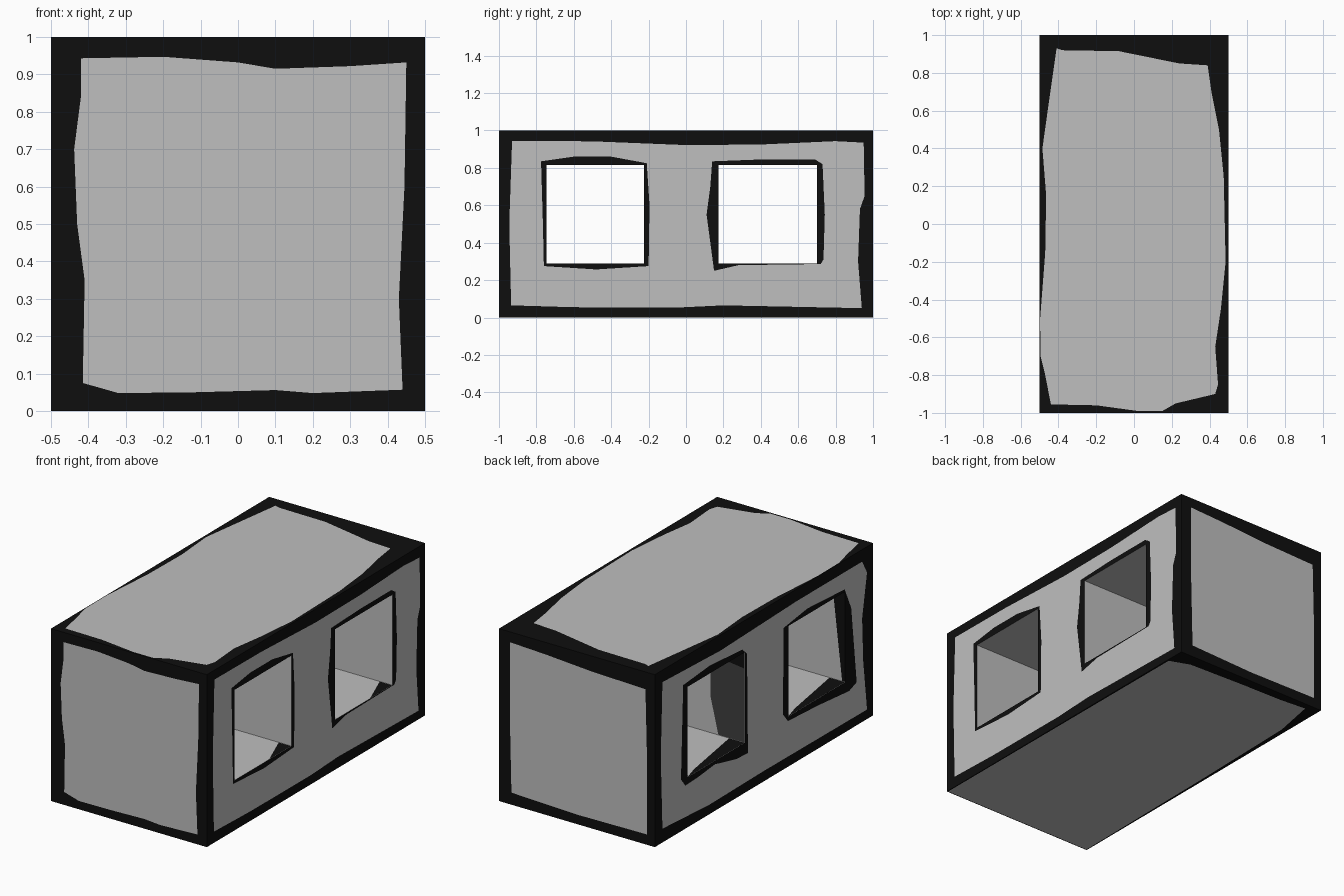
import bpy, bmesh
from mathutils import Vector
from mathutils.geometry import delaunay_2d_cdt

if "Cube" in bpy.data.objects:
    bpy.data.objects.remove(bpy.data.objects["Cube"])


def material(name, v):
    m = bpy.data.materials.new(name)
    m.diffuse_color = (v, v, v, 1)
    m.use_nodes = True
    m.node_tree.nodes["Principled BSDF"].inputs["Base Color"].default_value = m.diffuse_color
    return m


MATS = [material("worn_edge_black", 0.0045),
        material("concrete_grey", 0.52),
        material("dark_grey_stain", 0.05)]
BLACK, GREY, STAIN = 0, 1, 2
bm = bmesh.new()


def inside(p, poly):
    hit = False
    for a, b in zip(poly, poly[1:] + poly[:1]):
        if (a[1] > p[1]) != (b[1] > p[1]):
            if p[0] < a[0] + (p[1] - a[1]) * (b[0] - a[0]) / (b[1] - a[1]):
                hit = not hit
    return hit


def rect(u0, u1, v0, v1):
    return [(u0, v0), (u1, v0), (u1, v1), (u0, v1)]


def panel(outer, base, patches, place, holes=()):
    """Flat rectangle cut along painted outlines; later patches lie on top."""
    pts, edges = [], []
    for loop in [outer] + [p for p, _ in patches] + list(holes):
        s, n = len(pts), len(loop)
        pts += [Vector(p) for p in loop]
        edges += [(s + i, s + (i + 1) % n) for i in range(n)]
    vs, _, fs, *_ = delaunay_2d_cdt(pts, edges, [], 0, 1e-5)
    verts = [bm.verts.new(place(v[0], v[1])) for v in vs]
    for f in fs:
        c = sum((vs[i] for i in f), Vector((0, 0))) / len(f)
        if any(inside(c, h) for h in holes):
            continue
        face = bm.faces.new([verts[i] for i in f])
        face.material_index = base
        for poly, mat in patches:
            if inside(c, poly):
                face.material_index = mat


# Openings running through the block along x
Z0, Z1 = 0.29, 0.815
OPENINGS = [(-0.745, -0.225), (0.175, 0.70)]
holes = [rect(a, b, Z0, Z1) for a, b in OPENINGS]
end = rect(-0.5, 0.5, 0, 1)
side = rect(-1, 1, 0, 1)
cap = rect(-0.5, 0.5, -1, 1)

# Front and back ends
front = [(-.415, .075), (-.32, .048), (-.12, .05), (.1, .056), (.2, .048), (.44, .057),
         (.43, .3), (.445, .6), (.45, .932), (.3, .922), (.1, .915), (0, .932),
         (-.2, .947), (-.42, .943), (-.42, .84), (-.438, .7), (-.43, .5), (-.41, .35)]
back = [(-.45, .06), (0, .055), (.42, .07), (.43, .5), (.43, .94), (.2, .93),
        (-.1, .91), (-.44, .9), (-.45, .5)]
panel(end, BLACK, [(front, GREY)], lambda u, v: (u, -1, v))
panel(end, BLACK, [(back, GREY)], lambda u, v: (u, 1, v))

# Right side
right = [(-.935, .065), (-.6, .055), (-.05, .053), (.2, .065), (.94, .05), (.92, .3),
         (.93, .58), (.955, .65), (.95, .935), (.8, .943), (.4, .925), (0, .922),
         (-.5, .942), (-.93, .945), (-.945, .5)]
ring_a = [(-.76, .275), (-.48, .257), (-.2, .275), (-.195, .6), (-.21, .825),
          (-.4, .86), (-.6, .86), (-.775, .835), (-.765, .5)]
ring_b = [(.15, .25), (.28, .28), (.72, .286), (.735, .31), (.742, .55), (.73, .82),
          (.69, .845), (.4, .845), (.14, .835), (.13, .7), (.11, .55), (.13, .4)]
panel(side, BLACK, [(right, GREY), (ring_a, BLACK), (ring_b, BLACK)],
      lambda u, v: (0.5, u, v), holes)

# Left side
left = [(-.945, .055), (0, .06), (.5, .055), (.93, .08), (.945, .5), (.93, .93),
        (.4, .91), (-.3, .93), (-.9, .93), (-.945, .85), (-.9, .6), (-.91, .35)]
ring_c = [(-.85, .25), (-.78, .225), (-.5, .25), (-.22, .265), (-.175, .32),
          (-.18, .82), (-.4, .85), (-.74, .83), (-.8, .7)]
ring_d = [(.147, .22), (.25, .225), (.45, .27), (.6, .255), (.72, .25), (.76, .3),
          (.74, .84), (.5, .86), (.2, .84), (.155, .8), (.15, .5)]
panel(side, BLACK, [(left, GREY), (ring_c, BLACK), (ring_d, BLACK)],
      lambda u, v: (-0.5, u, v), holes)

# Top and bottom
top = [(-.44, -.955), (-.2, -.96), (.02, -.99), (.15, -.99), (.22, -.95), (.43, -.9),
       (.445, -.85), (.43, -.65), (.46, -.45), (.485, -.2), (.475, .25), (.45, .5),
       (.41, .7), (.39, .84), (.24, .85), (-.08, .915), (-.38, .92), (-.41, .93),
       (-.45, .65), (-.485, .4), (-.465, .15), (-.47, -.15), (-.497, -.5), (-.495, -.7),
       (-.47, -.8)]
bottom = [(.495, -.995), (.49, .88), (.37, .925), (0, .94), (-.25, .945), (-.42, .96),
          (-.47, .7), (-.485, 0), (-.495, -.995)]
panel(cap, BLACK, [(top, GREY)], lambda u, v: (u, v, 1))
panel(cap, BLACK, [(bottom, GREY)], lambda u, v: (u, v, 0))

# Inner walls of the openings, with paint wear near the mouths
e = 0.002
for k, (a, b) in enumerate(OPENINGS):
    floor = [([(.498, b - .2), (.498, b - e), (.42, b - e)], BLACK),
             ([(-.498, a + e), (-.4, a + e), (-.47, b - .1), (-.498, b - e)], BLACK)]
    if k == 0:
        near = [([(-.498, Z0 + e), (-.48, Z0 + e), (-.42, Z1 - e), (-.498, Z1 - e)], BLACK)]
    else:
        near = [([(-.498, Z0 + e), (-.33, Z0 + e), (-.28, .5), (-.28, .65), (-.33, Z1 - e),
                  (-.498, Z1 - e)], STAIN),
                ([(-.496, .72), (-.33, .74), (-.33, .81), (-.496, .81)], BLACK)]
    wall, deck = rect(-.5, .5, Z0, Z1), rect(-.5, .5, a, b)
    panel(deck, GREY, floor, lambda u, v: (u, v, Z0))
    panel(deck, GREY, [], lambda u, v: (u, v, Z1))
    panel(wall, GREY, near, lambda u, v, y=a: (u, y, v))
    panel(wall, GREY, [], lambda u, v, y=b: (u, y, v))

# Weld everything into one closed block
bmesh.ops.remove_doubles(bm, verts=bm.verts, dist=1e-4)
bmesh.ops.recalc_face_normals(bm, faces=bm.faces)
mesh = bpy.data.meshes.new("concrete_block")
bm.to_mesh(mesh)
bm.free()
for m in MATS:
    mesh.materials.append(m)
bpy.context.collection.objects.link(bpy.data.objects.new("concrete_block", mesh))
